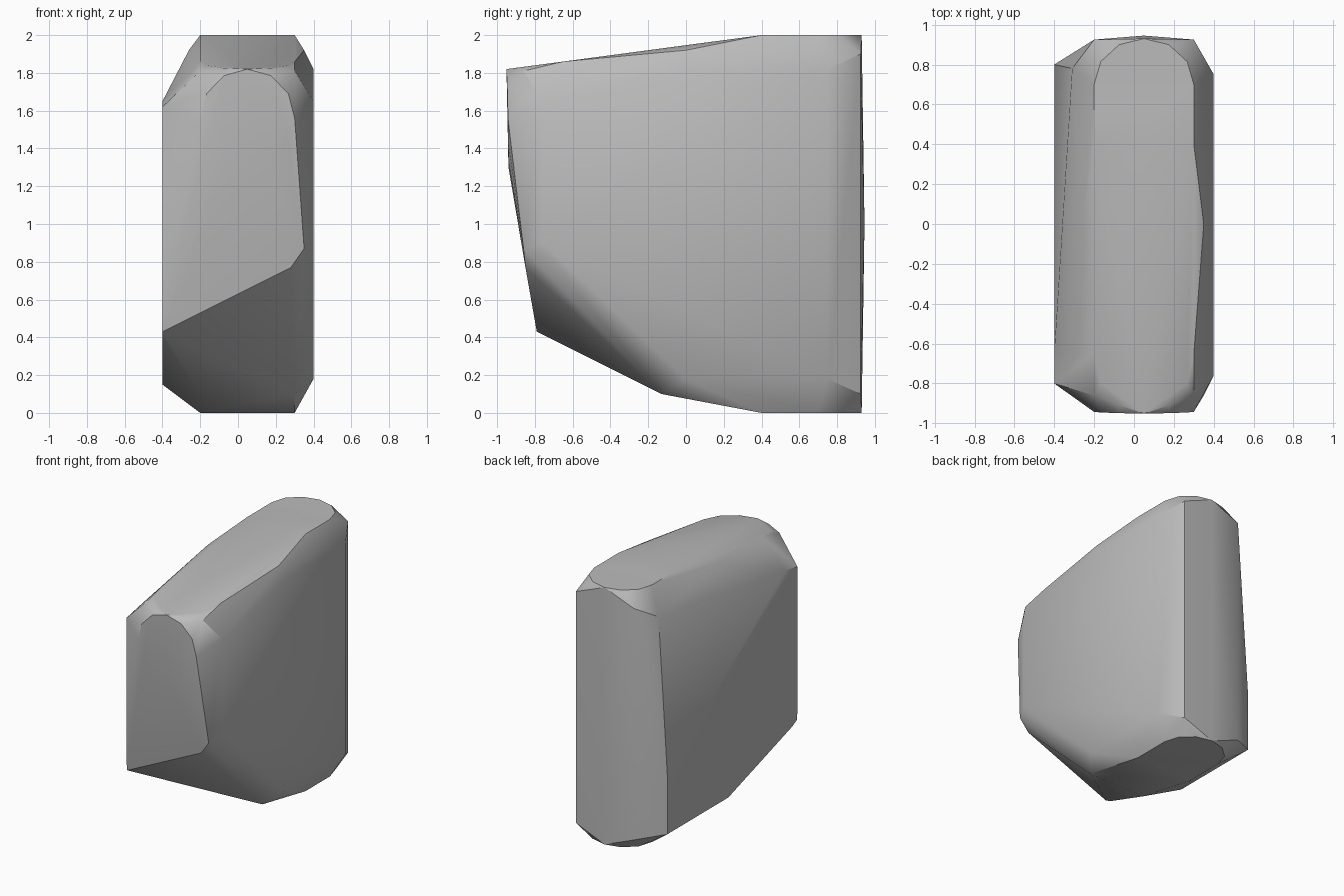
import bpy, bmesh
from math import sin, cos, pi, radians

cube = bpy.data.objects.get("Cube")
if cube:
    bpy.data.objects.remove(cube, do_unlink=True)

MID, HALF = 0.05, 0.25   # centre and half width of the rounded faces
points = []


def arc(radius, place, steps=6):
    """Half ellipse across the width; place turns (x, reach) into a point."""
    for i in range(steps + 1):
        a = pi * i / steps
        points.append(place(MID + HALF * cos(a), radius * sin(a)))


def across(y, z, left=MID - HALF, right=MID + HALF):
    points.extend([(left, y, z), (right, y, z)])


def side(x, profile):
    points.extend((x, y, z) for y, z in profile)


def top_z(y):
    return min(2.0, 1.82 + (y + 0.95) * 0.133)


# rounded ends of the top, bottom and front faces
arc(0.23, lambda x, r: (x, 0.70 + r, 2.0))
arc(0.23, lambda x, r: (x, 0.70 + r, 0.0))
arc(0.30, lambda x, r: (x, -0.65 - r, top_z(-0.65 - r)))
arc(0.26, lambda x, r: (x, -0.94 - 0.04 * r, 1.56 + r))
arc(0.26, lambda x, r: (x, -0.94 - 0.01 * (0.26 - r), 1.56 - r))

# spine of the top, underside and back
across(0.4, 2.0)
across(0.0, 1.92, -0.26, 0.35)
across(-0.86, 1.81)
across(0.4, 0.0)
across(-0.13, 0.1)
across(0.925, 1.9)
across(0.925, 0.1)
points.append((MID, 0.945, 1.0))

# front lower ridge
points.extend([(0.28, -0.85, 0.77), (0.35, -0.86, 0.87)])

# flat side on +x
side(0.4, [(-0.76, 1.65), (0.0, 1.82), (0.75, 1.82), (0.75, 0.18),
           (0.0, 0.18), (-0.7, 0.8), (-0.76, 0.9)])

# leaning side on -x
side(-0.4, [(-0.8, 1.62), (-0.65, 1.65), (0.8, 0.6), (0.8, 0.15),
            (0.05, 0.15), (-0.73, 0.4), (-0.79, 0.43), (-0.8, 0.5)])
side(-0.31, [(0.78, 1.81)])

# wrap the points into one solid
bm = bmesh.new()
for p in points:
    bm.verts.new(p)
bmesh.ops.remove_doubles(bm, verts=bm.verts, dist=0.002)
hull = bmesh.ops.convex_hull(bm, input=bm.verts)
loose = [v for v in bm.verts if not v.link_faces]
bmesh.ops.delete(bm, geom=loose, context='VERTS')
bmesh.ops.recalc_face_normals(bm, faces=bm.faces)
mesh = bpy.data.meshes.new("stone_block")
bm.to_mesh(mesh)
bm.free()

block = bpy.data.objects.new("stone_block", mesh)
bpy.context.collection.objects.link(block)

# plain grey stone
grey = bpy.data.materials.new("stone_grey")
grey.use_nodes = True
colour = (0.5, 0.5, 0.5, 1.0)
grey.diffuse_color = colour
grey.node_tree.nodes["Principled BSDF"].inputs["Base Color"].default_value = colour
mesh.materials.append(grey)

bpy.context.view_layer.objects.active = block
block.select_set(True)
bpy.ops.object.shade_smooth_by_angle(angle=radians(30))
